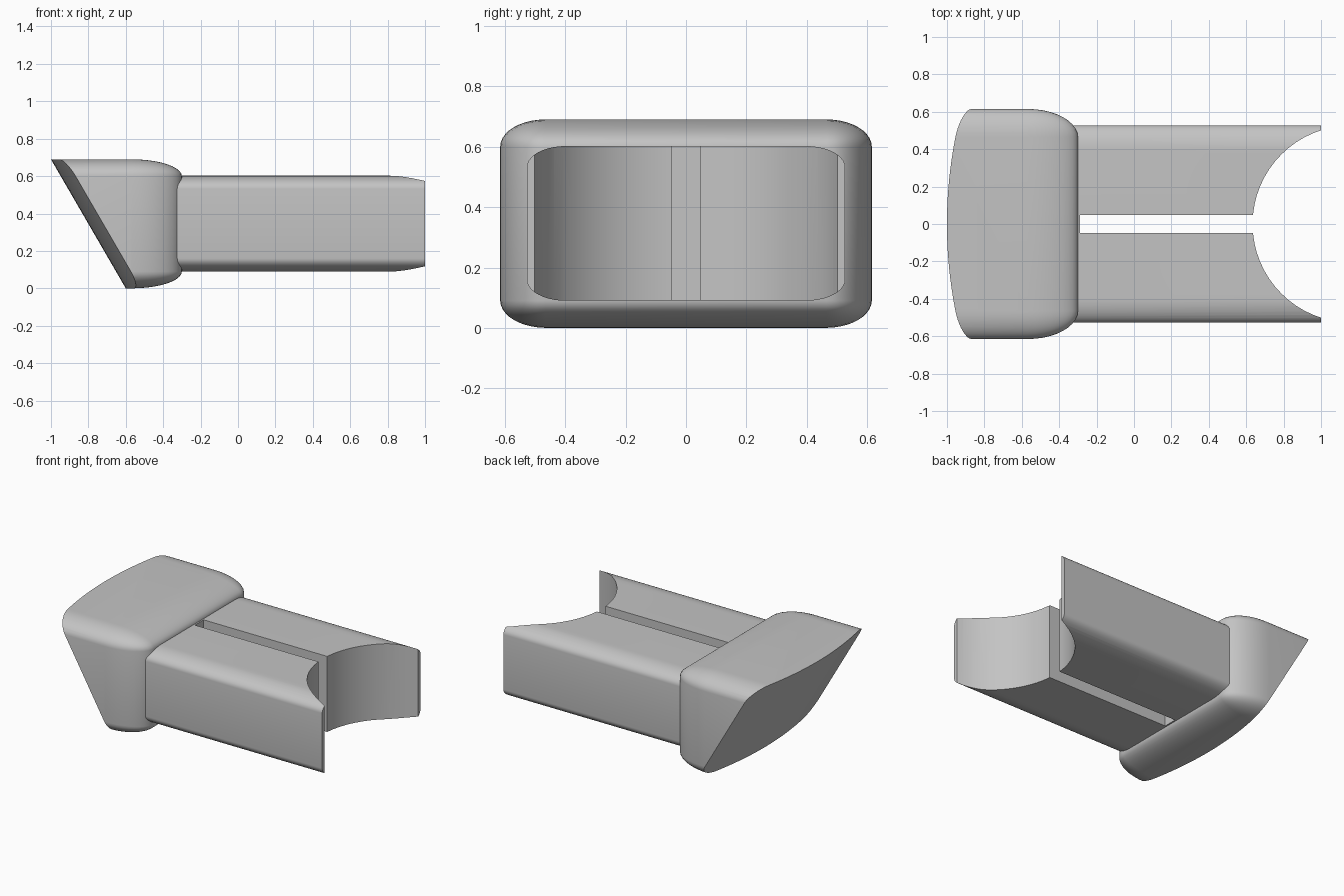
import bpy, bmesh, math
from mathutils import Vector

if "Cube" in bpy.data.objects:
    bpy.data.objects.remove(bpy.data.objects["Cube"], do_unlink=True)

grey = bpy.data.materials.new("plain grey")
grey.use_nodes = True
color = (0.55, 0.55, 0.55, 1)
grey.diffuse_color = color
grey.node_tree.nodes["Principled BSDF"].inputs["Base Color"].default_value = color


def finish(bm, name):
    """Turn a bmesh into a named object in the scene."""
    bmesh.ops.recalc_face_normals(bm, faces=bm.faces)
    mesh = bpy.data.meshes.new(name)
    bm.to_mesh(mesh)
    bm.free()
    mesh.materials.append(grey)
    obj = bpy.data.objects.new(name, mesh)
    bpy.context.collection.objects.link(obj)
    return obj


def rounded_block(name, low, high, radii, along_x_only=False):
    """Box with elliptical rounding: bevel by one unit, then scale by the radii."""
    low, high, radii = Vector(low), Vector(high), Vector(radii)
    bm = bmesh.new()
    bmesh.ops.create_cube(bm, size=1)
    size = high - low
    bmesh.ops.scale(bm, verts=bm.verts, vec=[s / r for s, r in zip(size, radii)])
    edges = [e for e in bm.edges if not along_x_only
             or abs(e.verts[0].co.x - e.verts[1].co.x) > 0.01]
    bmesh.ops.bevel(bm, geom=edges, offset=1, offset_type='OFFSET',
                    segments=10, profile=0.5, affect='EDGES')
    bmesh.ops.scale(bm, verts=bm.verts, vec=radii)
    bmesh.ops.translate(bm, verts=bm.verts, vec=(low + high) / 2)
    return finish(bm, name)


def prism(name, outline, bottom, top, lean=0.0):
    """Extrude an xy outline upward, leaning along x with height."""
    bm = bmesh.new()
    rings = [[bm.verts.new((x + lean * z, y, z)) for x, y in outline]
             for z in (bottom, top)]
    n = len(outline)
    for ring in rings:
        bm.faces.new(ring)
    for i in range(n):
        j = (i + 1) % n
        bm.faces.new((rings[0][i], rings[0][j], rings[1][j], rings[1][i]))
    return finish(bm, name)


def cut(obj, cutter):
    """Subtract the cutter and discard it."""
    cutter.hide_render = True
    mod = obj.modifiers.new("cut", 'BOOLEAN')
    mod.operation = 'DIFFERENCE'
    mod.solver = 'EXACT'
    mod.object = cutter
    bpy.context.view_layer.objects.active = obj
    bpy.ops.object.modifier_apply(modifier=mod.name)
    bpy.data.objects.remove(cutter, do_unlink=True)


# Head: rounded block sliced by a leaning, bowed face
head = rounded_block("head", (-1.9, -0.615, 0), (-0.3, 0.615, 0.69), (0.27, 0.15, 0.09))
bow = [(-0.6 + 0.21 * y * y, y) for y in [-0.8 + 0.05 * i for i in range(33)]]
cut(head, prism("slice_cutter", [(-3, -0.8)] + bow + [(-3, 0.8)], -0.2, 0.9, lean=-0.58))

# Fork: rounded bar, split by a slot and hollowed by a round notch
fork = rounded_block("fork", (-0.5, -0.527, 0.09), (1, 0.527, 0.602),
                     (1, 0.13, 0.07), along_x_only=True)
cut(fork, prism("slot_cutter", [(-0.29, -0.047), (1.2, -0.047), (1.2, 0.047), (-0.29, 0.047)],
                -0.2, 0.9))
circle = [(1.16 + 0.526 * math.cos(a), 0.526 * math.sin(a))
          for a in [math.tau * i / 64 for i in range(64)]]
cut(fork, prism("notch_cutter", circle, -0.2, 0.9))

# Smooth the rounded parts, keep the cut edges sharp
for obj in (head, fork):
    bpy.ops.object.select_all(action='DESELECT')
    obj.select_set(True)
    bpy.context.view_layer.objects.active = obj
    bpy.ops.object.shade_smooth_by_angle(angle=math.radians(30))
